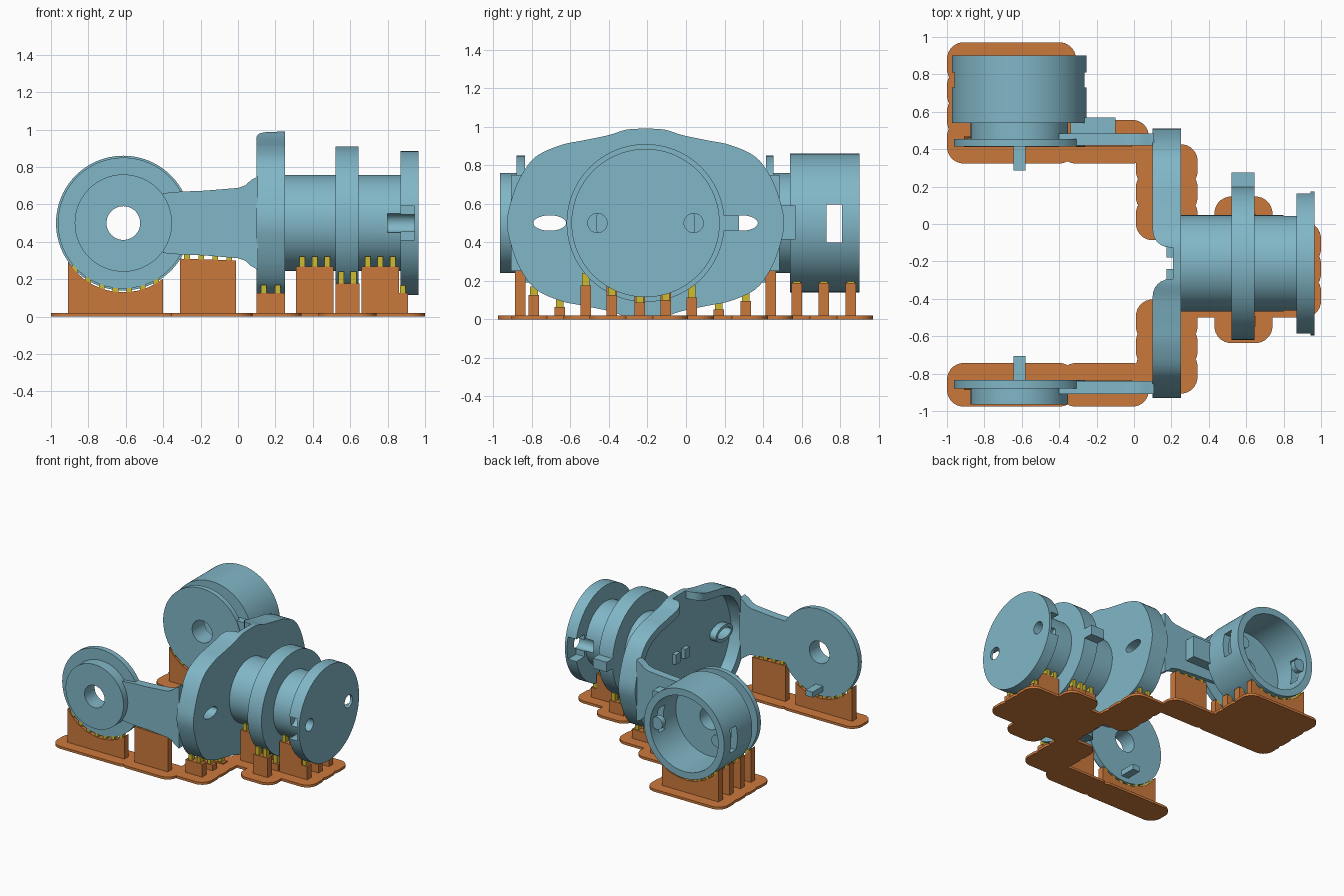
import bpy, bmesh, math
from mathutils import Vector

if "Cube" in bpy.data.objects:
    bpy.data.objects.remove(bpy.data.objects["Cube"])

CY, CZ, EX = -0.21, 0.5, -0.613      # spool axis (y, z) and ear axis x


def material(name, rgb):
    m = bpy.data.materials.new(name)
    m.diffuse_color = (*rgb, 1)
    m.use_nodes = True
    m.node_tree.nodes["Principled BSDF"].inputs["Base Color"].default_value = m.diffuse_color
    return m


BLUE = material("dusty blue", (0.22, 0.47, 0.57))
ORANGE = material("support orange", (0.60, 0.19, 0.045))
YELLOW = material("tip yellow", (0.62, 0.50, 0.03))

# maps (along, u, v) to world for an extrusion axis
PLACE = {"x": lambda a, u, v: (a, u, v), "y": lambda a, u, v: (u, a, v), "z": lambda a, u, v: (u, v, a)}


def finish(bm, name, mat):
    bmesh.ops.recalc_face_normals(bm, faces=bm.faces)
    me = bpy.data.meshes.new(name)
    bm.to_mesh(me)
    bm.free()
    me.materials.append(mat)
    ob = bpy.data.objects.new(name, me)
    bpy.context.collection.objects.link(ob)
    return ob


def activate(ob):
    bpy.ops.object.select_all(action="DESELECT")
    ob.select_set(True)
    bpy.context.view_layer.objects.active = ob


def smooth(ob):
    activate(ob)
    bpy.ops.object.shade_smooth_by_angle(angle=math.radians(30))


def add_rings(bm, rings, wrap=False):
    rings = [[bm.verts.new(p) for p in r] for r in rings]
    n = len(rings[0])
    pairs = list(zip(rings, rings[1:])) + ([(rings[-1], rings[0])] if wrap else [])
    for r, s in pairs:
        for i in range(n):
            j = (i + 1) % n
            bm.faces.new((r[i], r[j], s[j], s[i]))
    if not wrap:
        bm.faces.new(rings[0])
        bm.faces.new(rings[-1])


def add_prism(bm, axis, pts, a, b):
    add_rings(bm, [[PLACE[axis](k, u, v) for u, v in pts] for k in (a, b)])


def add_box(bm, x0, x1, y0, y1, z0, z1):
    add_prism(bm, "z", [(x0, y0), (x1, y0), (x1, y1), (x0, y1)], z0, z1)


def ellipse(cu, cv, ru, rv, n=40):
    return [(cu + ru * math.cos(2 * math.pi * i / n), cv + rv * math.sin(2 * math.pi * i / n)) for i in range(n)]


def lathe(name, axis, cu, profile, wrap):
    bm = bmesh.new()
    add_rings(bm, [[PLACE[axis](a, u, v) for u, v in ellipse(cu, CZ, r, r, 96)] for a, r in profile], wrap)
    return finish(bm, name, BLUE)


def cut(ob, bm):
    cutter = finish(bm, "cutter", BLUE)
    cutter.hide_render = True
    activate(ob)
    m = ob.modifiers.new("cut", "BOOLEAN")
    m.operation, m.solver, m.object = "DIFFERENCE", "EXACT", cutter
    bpy.ops.object.modifier_apply(modifier=m.name)
    bpy.data.objects.remove(cutter)


# --- shell: shallow oval cup with notched rim ---
quarter = [(0, 0.49), (0.10, 0.485), (0.19, 0.457), (0.33, 0.428), (0.44, 0.405), (0.57, 0.345),
           (0.65, 0.24), (0.70, 0.11), (0.72, 0)]
half = quarter + [(u, -v) for u, v in quarter[-2::-1]]
loop = [Vector(p) for p in half + [(-u, v) for u, v in half[-2:0:-1]]]
outline = []
for i in range(len(loop)):           # rounded interpolation through the points
    a, b, c, d = (loop[(i + k) % len(loop)] for k in (-1, 0, 1, 2))
    for t in (0, 0.25, 0.5, 0.75):
        p = 0.5 * (2 * b + (c - a) * t + (2 * a - 5 * b + 4 * c - d) * t * t + (3 * b - a - 3 * c + d) * t ** 3)
        outline.append((p.x, p.y))

bm = bmesh.new()
add_prism(bm, "x", [(CY + u, CZ + v) for u, v in outline], 0.10, 0.25)
shell = finish(bm, "shell", BLUE)
bm = bmesh.new()
add_prism(bm, "x", [(CY + u * 0.915, CZ + v * 0.875) for u, v in outline], 0.0, 0.205)
cut(shell, bm)
arc = [(0.19 - 0.09 * math.cos(t), 0.175 - 0.09 * math.sin(t)) for t in [math.pi / 12 * k for k in range(7)]]
side = [(0.0, 0.175)] + arc + [(0.208, 0.085)]
bm = bmesh.new()
add_prism(bm, "z", [(x, CY + y) for x, y in side] + [(x, CY - y) for x, y in side[::-1]], -0.2, 1.2)
cut(shell, bm)
for s in (-1, 1):                    # oval slots through the back wall
    bm = bmesh.new()
    add_prism(bm, "x", ellipse(CY + s * 0.498, CZ, 0.085, 0.04), 0.0, 0.4)
    cut(shell, bm)
smooth(shell)

# --- raised slot collars and keys inside the shell ---
for s, side_name in ((-1, "front"), (1, "rear")):
    bm = bmesh.new()
    c = CY + s * 0.498
    big, small = ellipse(c, CZ, 0.11, 0.065), ellipse(c, CZ, 0.085, 0.04)
    add_rings(bm, [[(x, u, v) for u, v in e] for x, e in ((0.15, big), (0.207, big), (0.207, small), (0.15, small))], True)
    smooth(finish(bm, side_name + "_slot_collar", BLUE))
    bm = bmesh.new()
    add_box(bm, 0.175, 0.21, CY + s * 0.06 - 0.03, CY + s * 0.06 + 0.03, 0.46, 0.54)
    finish(bm, side_name + "_key", BLUE)

# --- spool with collar and end disc ---
spool = lathe("spool", "x", CY, [(0.24, 0.257), (0.52, 0.257), (0.52, 0.41), (0.645, 0.41), (0.645, 0.257),
                                 (0.87, 0.257), (0.87, 0.385), (0.965, 0.385)], False)
for s in (-1, 1):
    bm = bmesh.new()                 # round hole in the end disc
    add_prism(bm, "x", ellipse(CY + s * 0.25, CZ, 0.05, 0.05), 0.80, 1.1)
    cut(spool, bm)
    bm = bmesh.new()                 # side pocket
    y0, y1 = sorted((CY + s * 0.27, CY + s * 0.5))
    add_box(bm, 0.86, 0.945, y0, y1, 0.41, 0.59)
    cut(spool, bm)
smooth(spool)
bm = bmesh.new()
add_box(bm, 0.52, 0.645, 0.15, 0.275, 0.46, 0.54)
finish(bm, "collar_tab", BLUE)

# --- ears ---
smooth(lathe("front_ear", "y", EX, [(-0.835, 0.09), (-0.835, 0.35), (-0.88, 0.35), (-0.88, 0.26),
                                    (-0.965, 0.26), (-0.965, 0.09)], True))
rear = lathe("rear_ear_cup", "y", EX, [(0.415, 0.09), (0.415, 0.35), (0.455, 0.35), (0.455, 0.26), (0.54, 0.26),
                                       (0.54, 0.36), (0.90, 0.36), (0.90, 0.305), (0.57, 0.305), (0.57, 0.09)], True)
bm = bmesh.new()
add_box(bm, -1.1, -0.1, 0.73, 0.81, 0.40, 0.595)
cut(rear, bm)
smooth(rear)
for s, n in ((-1, "left"), (1, "right")):
    bm = bmesh.new()
    add_prism(bm, "y", ellipse(EX + s * 0.27, CZ, 0.05, 0.05), 0.82, 0.865)
    smooth(finish(bm, n + "_cup_lug", BLUE))

# --- arms with flared roots, stop pins and clip block ---
top = [(-0.40, 0.66), (-0.31, 0.668), (-0.18, 0.673), (0.0, 0.688), (0.04, 0.702), (0.07, 0.73), (0.107, 0.75)]
for y0, y1, p0, p1, n in ((-0.91, -0.84, -0.84, -0.705, "front"), (0.42, 0.485, 0.285, 0.42, "rear")):
    bm = bmesh.new()
    add_prism(bm, "y", top + [(x, 1 - z) for x, z in top[::-1]], y0, y1)
    smooth(finish(bm, n + "_arm", BLUE))
    bm = bmesh.new()
    add_box(bm, EX - 0.032, EX + 0.032, p0, p1, 0.19, 0.235)
    finish(bm, n + "_stop_pin", BLUE)
bm = bmesh.new()
add_box(bm, -0.34, -0.10, 0.48, 0.57, 0.415, 0.59)
finish(bm, "clip_block", BLUE)

# --- supports: ribs, contact tips and rounded base pads ---
ribs, tips, base = bmesh.new(), bmesh.new(), bmesh.new()


def support(x0, x1, y, surf, gap=0.035):
    xs = [x0 + (x1 - x0) * i / 12 for i in range(13)]
    add_prism(ribs, "y", [(x0, 0.01), (x1, 0.01)] + [(x, max(surf(x) - gap, 0.03)) for x in xs[::-1]],
              y - 0.027, y + 0.027)
    n = max(1, round((x1 - x0) / 0.07))
    for i in range(n):
        x = x0 + (x1 - x0) * (i + 0.5) / n
        add_box(tips, x - 0.015, x + 0.015, y - 0.02, y + 0.02, max(surf(x) - gap - 0.02, 0.02), surf(x) + 0.01)
    pad = []
    for k in range(24):
        t = 2 * math.pi * (k + 0.5) / 24
        pad.append(((x1 if math.cos(t) > 0 else x0) + 0.09 * math.cos(t),
                    y + (0.027 if math.sin(t) > 0 else -0.027) + 0.09 * math.sin(t)))
    add_prism(base, "z", pad, 0, 0.02)


def under_spool(r, y):
    z = CZ - math.sqrt(r * r - (y - CY) ** 2)
    return lambda x: z


def under_ear(r):
    return lambda x: CZ - math.sqrt(r * r - (x - EX) ** 2)


for y in (-0.86, 0.44):
    support(-0.91, -0.40, y, under_ear(0.35), 0.02)
    support(-0.31, -0.01, y, lambda x: 0.325 - 0.03 * (x + 0.16), 0.02)
for y in (0.575, 0.715, 0.855):
    support(-0.91, -0.40, y, under_ear(0.36), 0.02)
for y, z in ((-0.79, 0.16), (-0.655, 0.10), (-0.52, 0.065), (0.03, 0.055), (0.17, 0.085), (0.31, 0.13)):
    support(0.10, 0.25, y, lambda x: z)
for y in (-0.52, -0.385, -0.24, -0.105, 0.03):
    support(0.52, 0.65, y, under_spool(0.41, y), 0.055)
    if -0.5 < y < 0:
        support(0.31, 0.51, y, under_spool(0.257, y), 0.045)
        support(0.66, 0.86, y, under_spool(0.257, y), 0.045)
        support(0.85, 0.91, y, under_spool(0.385, y), 0.03)
finish(ribs, "support_ribs", ORANGE)
finish(tips, "support_tips", YELLOW)
finish(base, "base_pads", ORANGE)
